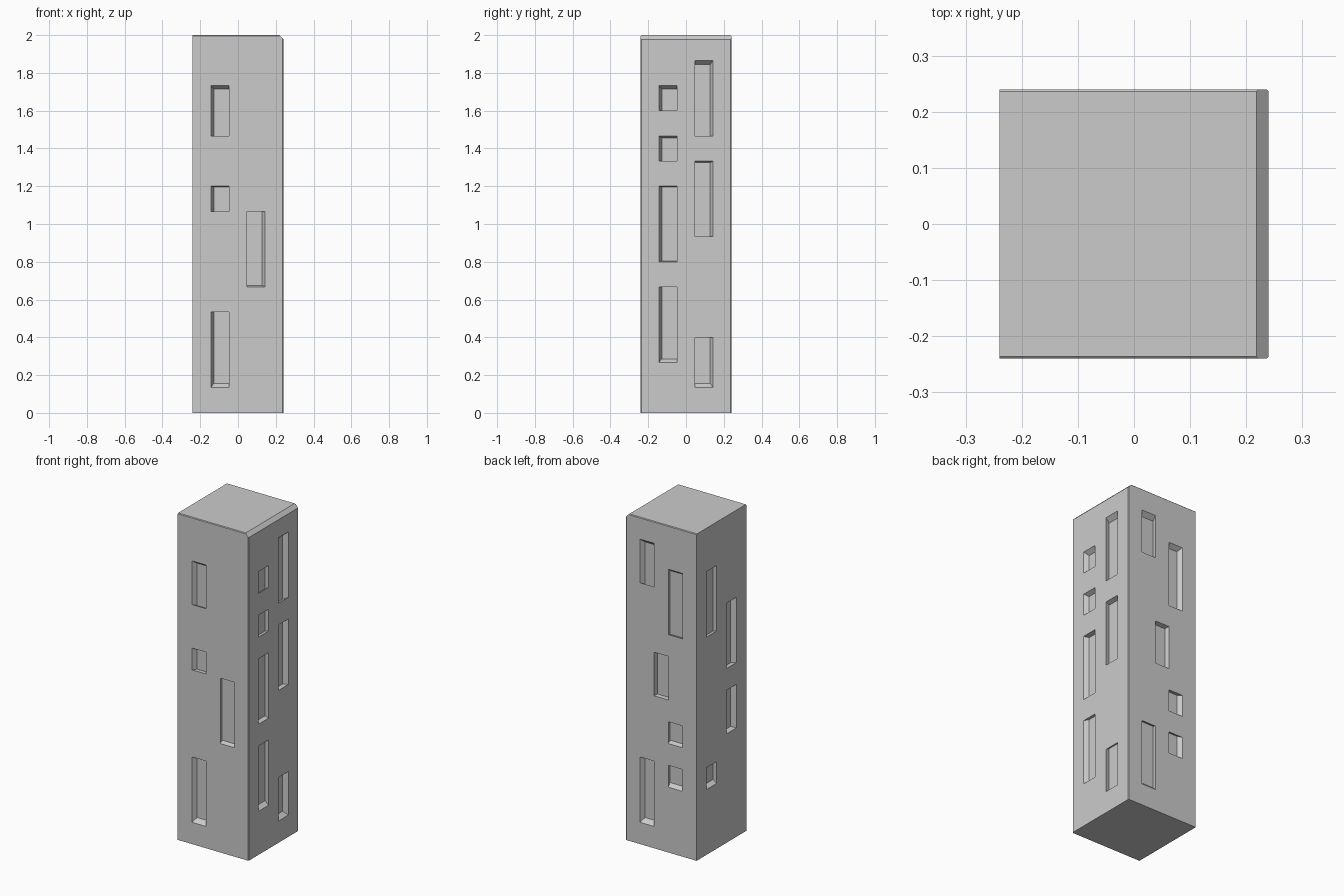
import bpy, bmesh
from mathutils import Vector

if "Cube" in bpy.data.objects:
    bpy.data.objects.remove(bpy.data.objects["Cube"])

H = 0.24                      # half width of the tower
COL, ROW = 0.096, 2 / 15      # window grid: 5 columns by 15 rows
DEPTH = 2 / 75                # window recess
MID = Vector((0, 0, 1))


def make_object(name, bm):
    bmesh.ops.recalc_face_normals(bm, faces=bm.faces[:])
    mesh = bpy.data.meshes.new(name)
    bm.to_mesh(mesh)
    bm.free()
    ob = bpy.data.objects.new(name, mesh)
    bpy.context.collection.objects.link(ob)
    return ob


# Tower body: a tall box with worn edges sliced off
bm = bmesh.new()
bmesh.ops.create_cube(bm, size=1)
for v in bm.verts:
    v.co = (v.co.x * 2 * H, v.co.y * 2 * H, v.co.z * 2 + 1)
chamfers = [((1, 0, 1), (H - 0.022, 0, 2))]
for s in (-1, 1):
    chamfers += [((0, s, 1), (0, s * (H - 0.004), 2)),
                 ((1, s, 0), (H - 0.004, s * H, 0))]
for normal, point in chamfers:
    cut = bmesh.ops.bisect_plane(bm, geom=bm.verts[:] + bm.edges[:] + bm.faces[:],
                                 plane_co=point, plane_no=Vector(normal).normalized(),
                                 clear_outer=True)
    edges = [e for e in cut["geom_cut"] if isinstance(e, bmesh.types.BMEdge)]
    bmesh.ops.contextual_create(bm, geom=edges)
tower = make_object("tower_body", bm)

# Windows per side: outward normal, sideways direction as seen from outside,
# and (column, bottom row, top row) for each opening
sides = [
    ((0, -1, 0), (1, 0, 0), [(1, 11, 13), (1, 8, 9), (1, 1, 4), (3, 5, 8)]),
    ((1, 0, 0), (0, 1, 0), [(1, 12, 13), (1, 10, 11), (1, 6, 9), (1, 2, 5),
                            (3, 11, 14), (3, 7, 10), (3, 1, 3)]),
    ((0, 1, 0), (-1, 0, 0), [(1, 12, 14), (1, 1, 4), (2, 7, 9),
                             (3, 10, 13), (3, 5, 6), (3, 3, 4)]),
    ((-1, 0, 0), (0, -1, 0), [(1, 10, 13), (1, 3, 4), (3, 8, 11), (3, 5, 7)]),
]


def toward_core(p, depth):
    # recesses shrink toward the centre of the tower
    d = p - MID
    return MID + Vector((d.x * (1 - depth / H), d.y * (1 - depth / H), d.z * (1 - depth)))


bm = bmesh.new()
for out, side, windows in sides:
    out, side = Vector(out), Vector(side)
    for c, r0, r1 in windows:
        rim = [out * H + side * (-H + a * COL) + Vector((0, 0, r * ROW))
               for a, r in ((c, r0), (c + 1, r0), (c + 1, r1), (c, r1))]
        outer = [bm.verts.new(toward_core(p, -0.01)) for p in rim]
        inner = [bm.verts.new(toward_core(p, DEPTH)) for p in rim]
        bm.faces.new(outer)
        bm.faces.new(inner[::-1])
        for i in range(4):
            j = (i + 1) % 4
            bm.faces.new((outer[j], outer[i], inner[i], inner[j]))
cutter = make_object("window_cutter", bm)
cutter.hide_render = True
cutter.hide_viewport = False
cutter.display_type = 'WIRE'

mod = tower.modifiers.new("windows", 'BOOLEAN')
mod.operation = 'DIFFERENCE'
mod.solver = 'EXACT'
mod.object = cutter
bpy.context.view_layer.objects.active = tower
bpy.ops.object.modifier_apply(modifier=mod.name)
bpy.data.objects.remove(cutter)
